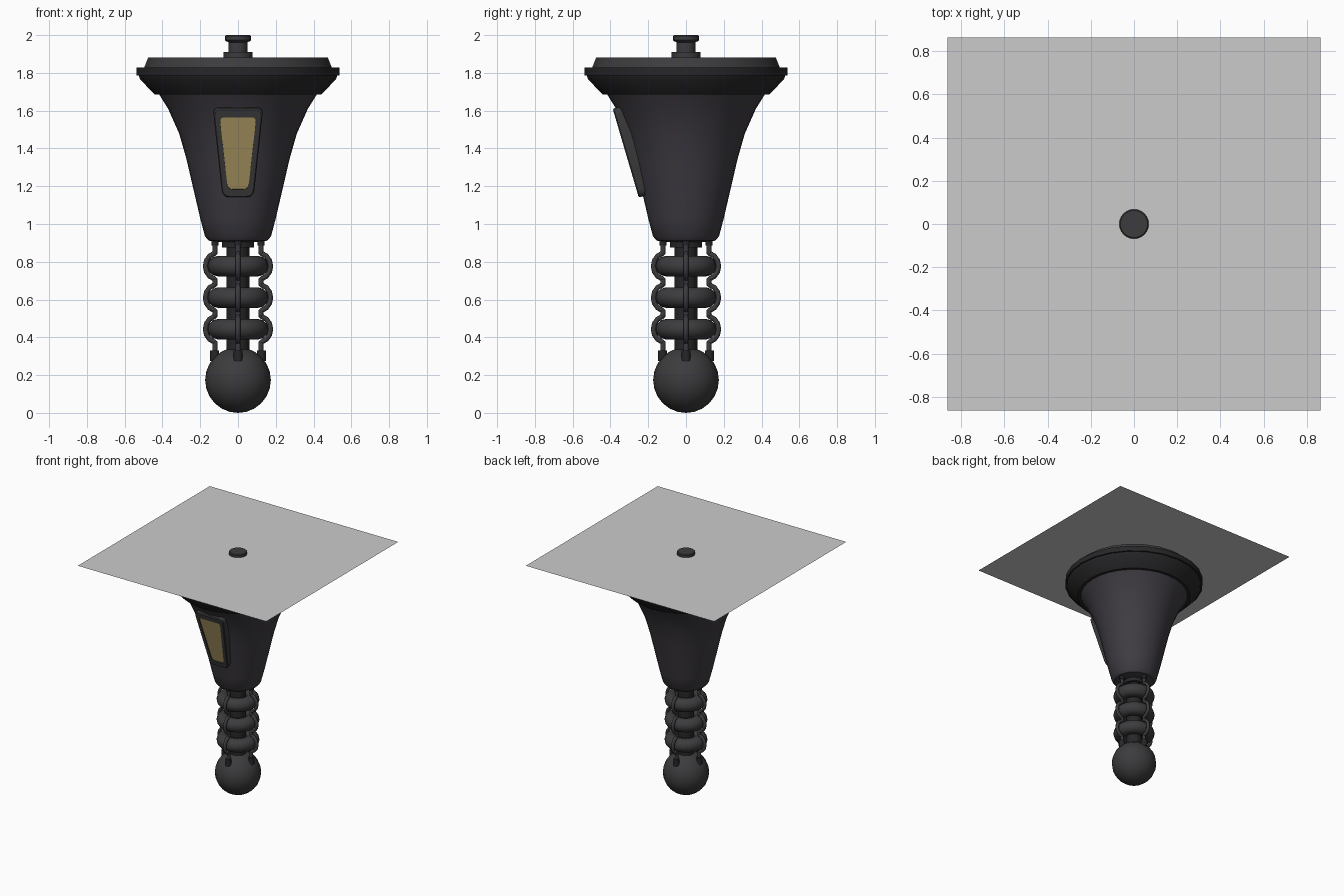
import bpy, bmesh, math
from mathutils import Vector, Matrix

if "Cube" in bpy.data.objects:
    bpy.data.objects.remove(bpy.data.objects["Cube"])


def material(name, col):
    m = bpy.data.materials.new(name)
    m.diffuse_color = (*col, 1)
    m.use_nodes = True
    m.node_tree.nodes["Principled BSDF"].inputs["Base Color"].default_value = m.diffuse_color
    return m


DARK = material("dark_grey", (0.045, 0.045, 0.048))
BLACK = material("black", (0.02, 0.02, 0.022))
SHELL = material("shell", (0.05, 0.045, 0.055))
GOLD = material("amber", (0.40, 0.31, 0.12))


def finish(name, bm, mat=None, angle=35, recalc=True):
    if recalc:
        bmesh.ops.recalc_face_normals(bm, faces=bm.faces)
    me = bpy.data.meshes.new(name)
    bm.to_mesh(me)
    bm.free()
    ob = bpy.data.objects.new(name, me)
    bpy.context.collection.objects.link(ob)
    if mat:
        me.materials.append(mat)
    bpy.ops.object.select_all(action='DESELECT')
    ob.select_set(True)
    bpy.context.view_layer.objects.active = ob
    bpy.ops.object.shade_smooth_by_angle(angle=math.radians(angle))
    return ob


def bridge(bm, loops):
    for a, b in zip(loops, loops[1:]):
        n = len(a)
        for i in range(n):
            j = (i + 1) % n
            bm.faces.new((a[i], a[j], b[j], b[i]))


def lathe(name, profile, seg, mat):
    """Capped solid of revolution from (radius, z) points."""
    bm = bmesh.new()
    loops = [[bm.verts.new((r * math.cos(t), r * math.sin(t), z))
              for t in (2 * math.pi * i / seg for i in range(seg))]
             for r, z in profile]
    bridge(bm, loops)
    bm.faces.new(loops[0])
    bm.faces.new(loops[-1])
    return finish(name, bm, mat)


def tube(name, path, radius, sides, mat):
    """Round tube along a path lying in the xz plane."""
    bm = bmesh.new()
    loops = []
    for i, p in enumerate(path):
        d = (path[min(i + 1, len(path) - 1)] - path[max(i - 1, 0)]).normalized()
        side = Vector((0, 1, 0))
        up = d.cross(side)
        loops.append([bm.verts.new(p + radius * (math.cos(t) * side + math.sin(t) * up))
                      for t in (2 * math.pi * k / sides for k in range(sides))])
    bridge(bm, loops)
    bm.faces.new(loops[0])
    bm.faces.new(loops[-1])
    return finish(name, bm, mat, 50)


# Flared shell and rim
lathe("flared_shell", [(0.10, 0.905), (0.155, 0.912), (0.175, 0.935), (0.20, 1.03),
                       (0.235, 1.18), (0.272, 1.34), (0.312, 1.48), (0.37, 1.61),
                       (0.42, 1.69)], 32, SHELL)
lathe("rim_ring", [(0.40, 1.685), (0.44, 1.685), (0.518, 1.765), (0.525, 1.785),
                   (0.538, 1.785), (0.538, 1.828), (0.48, 1.828)], 24, BLACK)
lathe("rim_top_plate", [(0.498, 1.825), (0.475, 1.882)], 24, DARK)

# Mount through the ceiling panel
lathe("top_mount", [(0.077, 1.88), (0.077, 1.91), (0.05, 1.91), (0.05, 1.962),
                    (0.062, 1.967), (0.068, 1.973), (0.068, 1.995), (0.063, 2.0)], 24, DARK)
bm = bmesh.new()
bmesh.ops.create_grid(bm, x_segments=1, y_segments=1, size=0.862)
bmesh.ops.translate(bm, verts=bm.verts, vec=(0, 0, 1.977))
finish("ceiling_panel", bm, recalc=False)

# Neck: stem, collar and three fat rings
lathe("stem", [(0.06, 0.30), (0.06, 0.91)], 16, BLACK)
lathe("stem_collar", [(0.085, 0.875), (0.085, 0.912)], 16, BLACK)
RINGS = (0.443, 0.61, 0.777)
for n, z in enumerate(RINGS):
    bpy.ops.mesh.primitive_torus_add(major_segments=24, minor_segments=12,
                                     major_radius=0.107, minor_radius=0.054,
                                     location=(0, 0, z))
    ring = bpy.context.object
    ring.name = f"neck_ring_{n + 1}"
    ring.data.materials.append(DARK)
    bpy.ops.object.shade_smooth()

# Ball at the bottom
bpy.ops.mesh.primitive_uv_sphere_add(segments=20, ring_count=12, radius=0.174,
                                     location=(0, 0, 0.174))
ball = bpy.context.object
ball.name = "bottom_ball"
ball.data.materials.append(DARK)
bpy.ops.object.shade_smooth()

# Four cables bulging around the rings, with end plugs
path = [Vector((0.122, 0, 0.28)), Vector((0.122, 0, 0.345))]
for z in RINGS:
    for k in range(9):
        t = math.radians(-100 + 25 * k)
        path.append(Vector((0.108 + 0.065 * math.cos(t), 0, z + 0.07 * math.sin(t))))
    path.append(Vector((0.122, 0, z + 0.0835)))
path += [Vector((0.122, 0, 0.885)), Vector((0.122, 0, 0.92))]
path = [Vector((max(p.x, 0.122), 0, p.z)) for p in path]
for n in range(4):
    for part, pts, r in (("cable", path, 0.0135),
                         ("cable_plug", [Vector((0.124, 0, 0.275)), Vector((0.124, 0, 0.33))], 0.024),
                         ("cable_socket", [Vector((0.122, 0, 0.885)), Vector((0.122, 0, 0.92))], 0.019)):
        ob = tube(f"{part}_{n + 1}", pts, r, 8, DARK if part == "cable" else BLACK)
        ob.rotation_euler.z = n * math.pi / 2

# Front window: rounded tapering frame with an amber pane
BASE = Vector((0, -0.25, 1.14))
UP = (Vector((0, -0.388, 1.61)) - BASE).normalized()
OUT = Vector((1, 0, 0)).cross(UP)


def trapezoid(bm, v0, v1, w0, w1, rad, depth):
    pts = [Vector((-w0, v0)), Vector((w0, v0)), Vector((w1, v1)), Vector((-w1, v1))]
    loop = []
    for i, p in enumerate(pts):
        a = p + (pts[i - 1] - p).normalized() * rad
        b = p + (pts[(i + 1) % 4] - p).normalized() * rad
        for t in (0, 0.25, 0.5, 0.75, 1):
            q = a * (1 - t) ** 2 + p * 2 * t * (1 - t) + b * t * t
            loop.append(bm.verts.new(BASE + Vector((q.x, 0, 0)) + UP * q.y + OUT * depth))
    return loop


bm = bmesh.new()
outer = (0, 0.49, 0.083, 0.133)
inner = (0.045, 0.443, 0.054, 0.097)
bridge(bm, [trapezoid(bm, *outer, 0.04, -0.07),
            trapezoid(bm, *outer, 0.04, -0.006),
            trapezoid(bm, 0.006, 0.484, 0.078, 0.127, 0.038, 0),
            trapezoid(bm, *inner, 0.028, 0),
            trapezoid(bm, *inner, 0.028, -0.03)])
finish("window_frame", bm, DARK, recalc=True)
bm = bmesh.new()
bm.faces.new(trapezoid(bm, *inner, 0.028, -0.006))
finish("window_pane", bm, GOLD, recalc=False)
